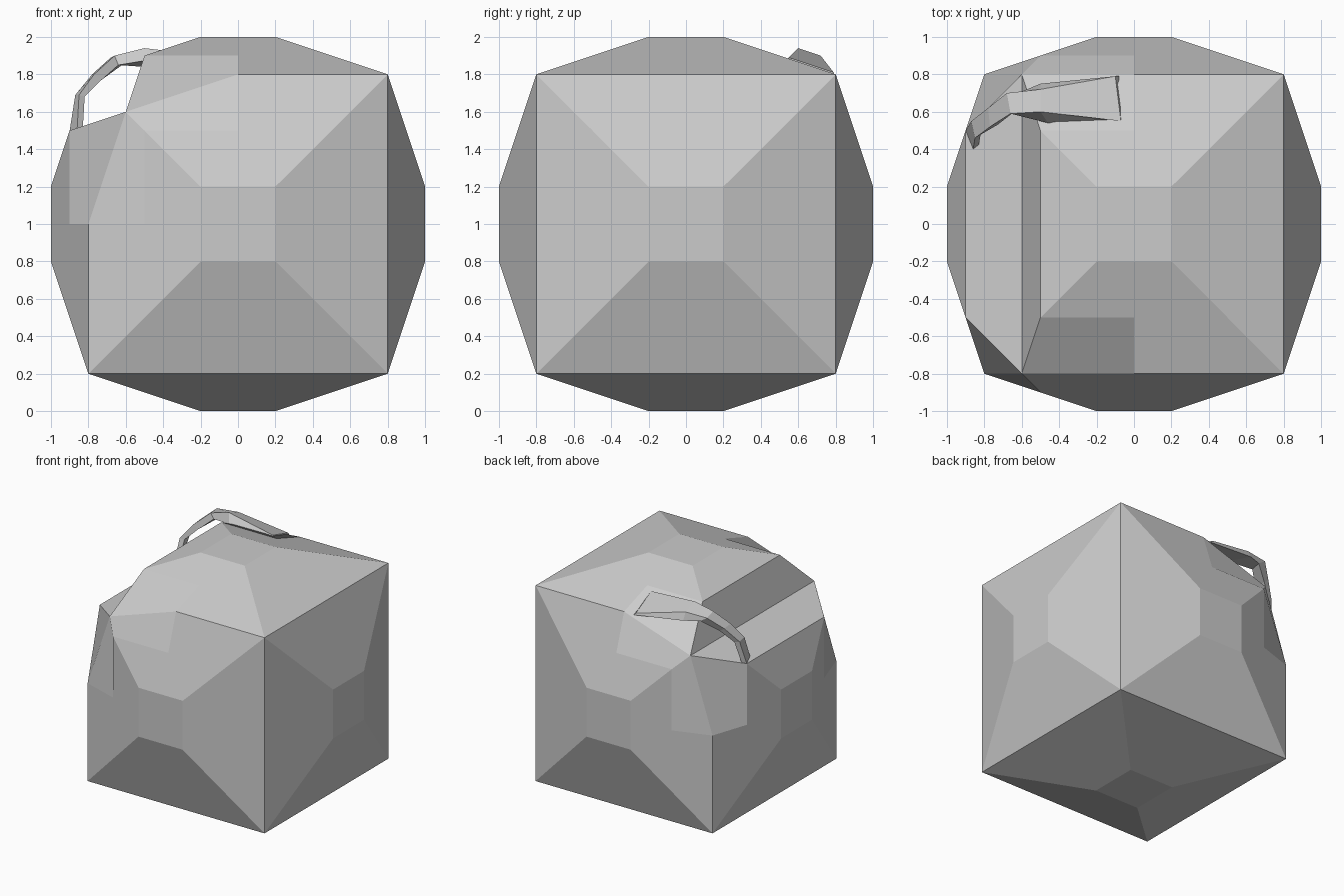
import bpy, bmesh
from math import copysign
from mathutils import Vector

if "Cube" in bpy.data.objects:
    bpy.data.objects.remove(bpy.data.objects["Cube"])


def add_object(name, bm):
    bmesh.ops.recalc_face_normals(bm, faces=bm.faces)
    mesh = bpy.data.meshes.new(name)
    bm.to_mesh(mesh)
    bm.free()
    obj = bpy.data.objects.new(name, mesh)
    bpy.context.collection.objects.link(obj)
    return obj


# Body: cube with every face raised to a small square, each panel split in four
bm = bmesh.new()
bmesh.ops.create_cube(bm, size=1.6)
sides = bm.faces[:]
bmesh.ops.inset_individual(bm, faces=sides, thickness=0.3, depth=0)
for f in sides:
    for v in f.verts:
        v.co = [copysign(1.0 if abs(c) > 0.79 else 0.2, c) for c in v.co]
bmesh.ops.subdivide_edges(bm, edges=bm.edges[:], cuts=1, use_grid_fill=True)
bmesh.ops.translate(bm, verts=bm.verts, vec=(0, 0, 1))

# Groove: push the upper left edge inwards
for v in bm.verts:
    if abs(v.co.x + 0.8) < 0.01 and abs(v.co.z - 1.8) < 0.01:
        v.co += Vector((0.2, 0, -0.2))
add_object("body", bm)

# Handle: tapering four-sided bar arching over the groove at the back
# each ring: outer front, outer back, inner back, inner front
rings = [
    [(-0.07, 0.55, 1.89), (-0.10, 0.79, 1.81), (-0.08, 0.79, 1.79), (-0.07, 0.55, 1.87)],
    [(-0.50, 0.60, 1.94), (-0.50, 0.72, 1.90), (-0.50, 0.75, 1.84), (-0.46, 0.54, 1.88)],
    [(-0.66, 0.59, 1.90), (-0.68, 0.70, 1.89), (-0.62, 0.70, 1.85), (-0.64, 0.60, 1.85)],
    [(-0.77, 0.52, 1.80), (-0.78, 0.62, 1.80), (-0.74, 0.62, 1.77), (-0.73, 0.53, 1.77)],
    [(-0.85, 0.46, 1.69), (-0.87, 0.55, 1.69), (-0.83, 0.56, 1.68), (-0.82, 0.48, 1.68)],
    [(-0.86, 0.40, 1.51), (-0.90, 0.50, 1.50), (-0.87, 0.52, 1.50), (-0.83, 0.42, 1.51)],
]
bm = bmesh.new()
loops = [[bm.verts.new(p) for p in ring] for ring in rings]
for a, b in zip(loops, loops[1:]):
    for i in range(4):
        j = (i + 1) % 4
        bm.faces.new((a[i], a[j], b[j], b[i]))
bm.faces.new(loops[0])
bm.faces.new(loops[-1])
add_object("handle", bm)
